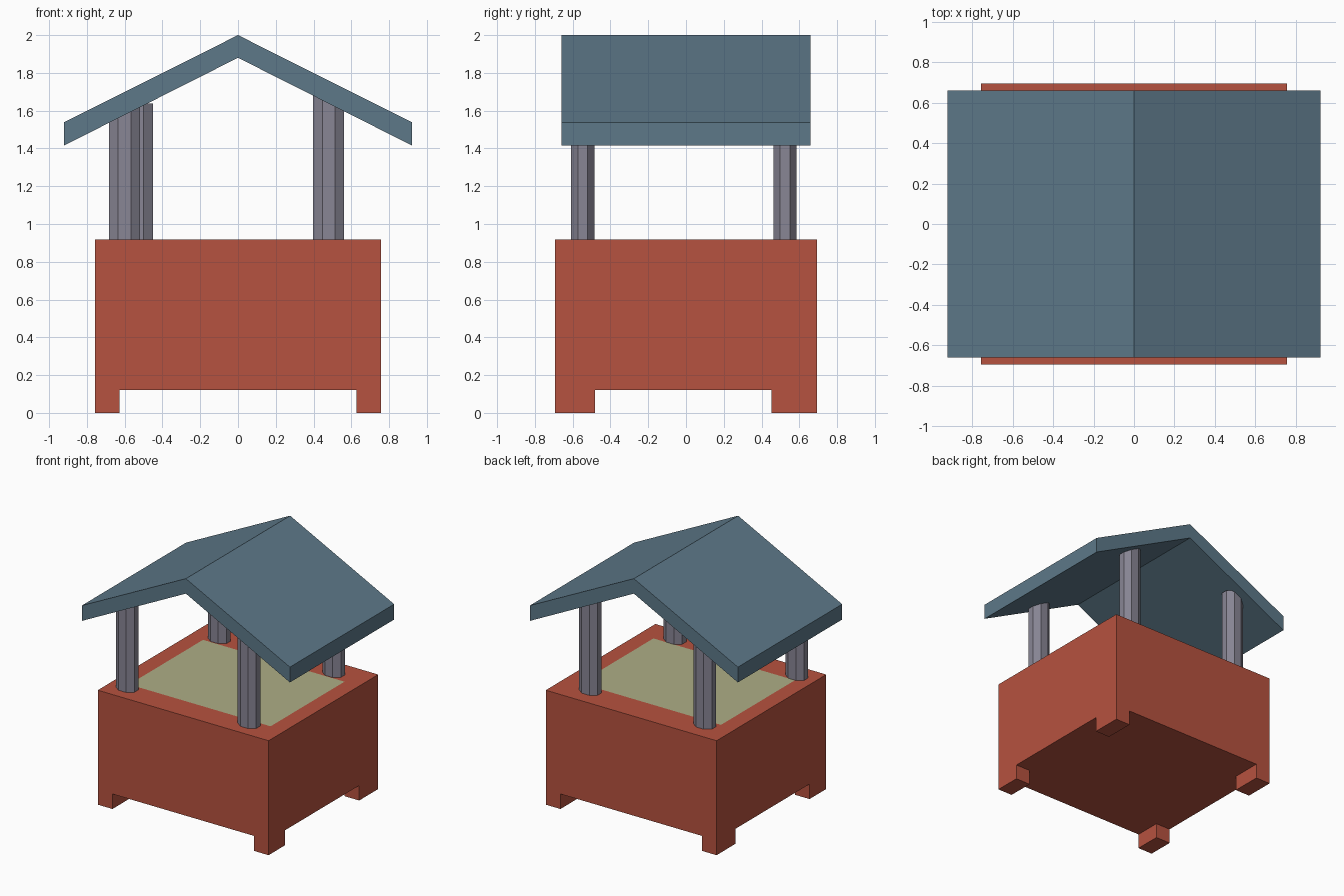
import bpy, bmesh, math
from mathutils import Matrix

if "Cube" in bpy.data.objects:
    bpy.data.objects.remove(bpy.data.objects["Cube"])


def material(name, rgb):
    m = bpy.data.materials.new(name)
    m.diffuse_color = (*rgb, 1)
    m.use_nodes = True
    m.node_tree.nodes["Principled BSDF"].inputs["Base Color"].default_value = m.diffuse_color
    return m


RED = material("red_brick", (0.47, 0.085, 0.05))
BLUE = material("slate_blue", (0.11, 0.19, 0.25))
GREY = material("post_grey", (0.25, 0.24, 0.30))
GREEN = material("pale_green", (0.42, 0.42, 0.24))


def finish(name, bm, *mats):
    bmesh.ops.recalc_face_normals(bm, faces=bm.faces)
    mesh = bpy.data.meshes.new(name)
    bm.to_mesh(mesh)
    bm.free()
    for m in mats:
        mesh.materials.append(m)
    obj = bpy.data.objects.new(name, mesh)
    bpy.context.collection.objects.link(obj)
    return obj


def raise_faces(bm, faces, height):
    """Extrude faces straight up or down, removing the starting faces."""
    out = bmesh.ops.extrude_face_region(bm, geom=faces, use_keep_orig=False)["geom"]
    verts = [g for g in out if isinstance(g, bmesh.types.BMVert)]
    bmesh.ops.translate(bm, verts=verts, vec=(0, 0, height))
    return [f for f in out if isinstance(f, bmesh.types.BMFace)]


# Base: 3 x 3 layout whose corners become feet and whose top centre is the inlay
xs = [-0.757, -0.627, 0.627, 0.757]
ys = [-0.694, -0.483, 0.453, 0.694]
bm = bmesh.new()


def layer(z):
    grid = [[bm.verts.new((x, y, z)) for x in xs] for y in ys]
    cells = {(i, j): bm.faces.new((grid[j][i], grid[j][i + 1], grid[j + 1][i + 1], grid[j + 1][i]))
             for i in range(3) for j in range(3)}
    ring = [grid[0][i] for i in range(4)] + [grid[j][3] for j in range(1, 4)]
    ring += [grid[3][i] for i in (2, 1, 0)] + [grid[j][0] for j in (2, 1)]
    return cells, ring


bottom, low_ring = layer(0.12)
top, high_ring = layer(0.917)
for k in range(12):
    n = (k + 1) % 12
    bm.faces.new((low_ring[k], low_ring[n], high_ring[n], high_ring[k]))
top[1, 1].material_index = 1
for i in (0, 2):
    for j in (0, 2):
        raise_faces(bm, [bottom[i, j]], -0.12)
finish("base_with_feet", bm, RED, GREEN)

# Posts: slightly flattened octagonal columns
for name, x, y, z_top in (("front_right_post", 0.48, -0.546, 1.70),
                          ("back_right_post", 0.48, 0.524, 1.70),
                          ("front_left_post", -0.601, -0.546, 1.637),
                          ("back_left_post", -0.533, 0.524, 1.637)):
    bm = bmesh.new()
    r = 1 / math.cos(math.pi / 8)
    h = z_top - 0.917
    bmesh.ops.create_cone(bm, cap_ends=True, segments=8, radius1=r, radius2=r, depth=1,
                          matrix=Matrix.Rotation(math.pi / 8, 4, 'Z'))
    bmesh.ops.scale(bm, verts=bm.verts, vec=(0.082, 0.062, h))
    bmesh.ops.translate(bm, verts=bm.verts, vec=(x, y, 0.917 + h / 2))
    finish(name, bm, GREY)

# Roof: gable profile extruded front to back
bm = bmesh.new()
profile = [(-0.922, 1.415), (0, 1.88), (0.922, 1.415), (0.922, 1.538), (0, 2.0), (-0.922, 1.538)]
face = bm.faces.new([bm.verts.new((x, -0.66, z)) for x, z in profile])
out = bmesh.ops.extrude_face_region(bm, geom=[face], use_keep_orig=True)["geom"]
bmesh.ops.translate(bm, verts=[g for g in out if isinstance(g, bmesh.types.BMVert)], vec=(0, 1.32, 0))
finish("gable_roof", bm, BLUE)
